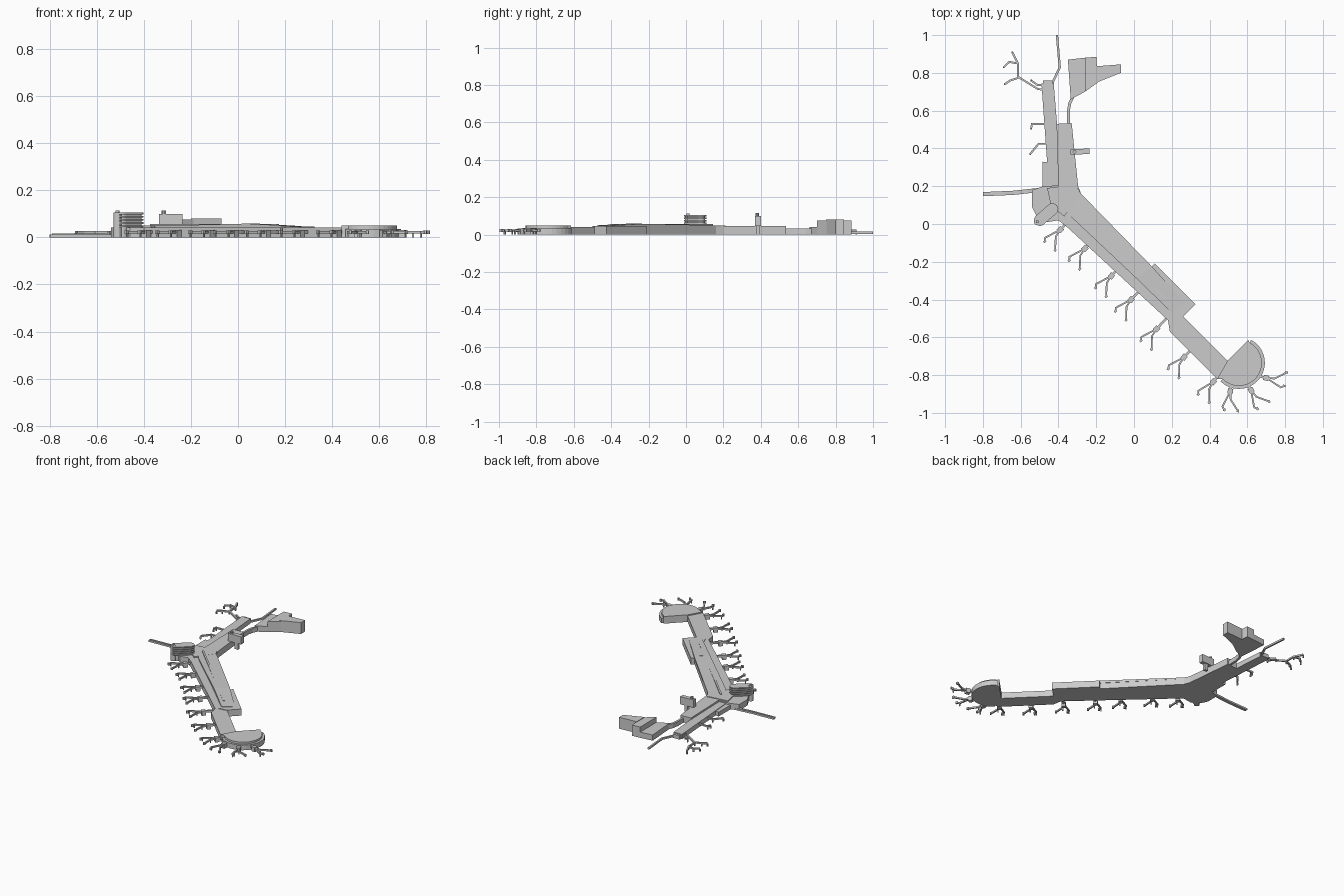
import bpy, bmesh, math
from mathutils import Vector

if "Cube" in bpy.data.objects:
    bpy.data.objects.remove(bpy.data.objects["Cube"])


def finish(name, bm):
    bmesh.ops.recalc_face_normals(bm, faces=bm.faces)
    me = bpy.data.meshes.new(name)
    bm.to_mesh(me)
    bm.free()
    ob = bpy.data.objects.new(name, me)
    bpy.context.collection.objects.link(ob)
    return ob


def add_prism(bm, pts, z0, z1):
    """Closed outline extruded upward; z1 may be one height or one per corner."""
    tops = z1 if isinstance(z1, (list, tuple)) else [z1] * len(pts)
    lo = [bm.verts.new((x, y, z0)) for x, y in pts]
    hi = [bm.verts.new((x, y, t)) for (x, y), t in zip(pts, tops)]
    bm.faces.new(lo[::-1])
    bm.faces.new(hi)
    n = len(pts)
    for i in range(n):
        j = (i + 1) % n
        bm.faces.new((lo[i], lo[j], hi[j], hi[i]))


def prism(name, pts, z0, z1):
    bm = bmesh.new()
    add_prism(bm, pts, z0, z1)
    return finish(name, bm)


def add_path(bm, pts, w, z0, z1):
    """Rectangular tube following a polyline, mitred at the bends."""
    p = [Vector(q) for q in pts]
    left, right = [], []
    for i, q in enumerate(p):
        a = (q - p[i - 1]).normalized() if i else (p[1] - q).normalized()
        b = (p[i + 1] - q).normalized() if i < len(p) - 1 else a
        t = (a + b).normalized()
        n = Vector((-t.y, t.x)) * (w / 2 / max(0.5, t.dot(a)))
        left.append(q + n)
        right.append(q - n)
    for i in range(len(p) - 1):
        add_prism(bm, [tuple(v) for v in (right[i], right[i + 1], left[i + 1], left[i])], z0, z1)


def path(name, pts, w, z0, z1):
    bm = bmesh.new()
    add_path(bm, pts, w, z0, z1)
    return finish(name, bm)


def rect(cx, cy, lx, ly, ang=0):
    c, s = math.cos(ang), math.sin(ang)
    return [(cx + c * u * lx / 2 - s * v * ly / 2, cy + s * u * lx / 2 + c * v * ly / 2)
            for u, v in ((-1, -1), (1, -1), (1, 1), (-1, 1))]


def arc(cx, cy, r, a0, a1, n):
    return [(cx + r * math.cos(math.radians(a0 + (a1 - a0) * i / n)),
             cy + r * math.sin(math.radians(a0 + (a1 - a0) * i / n))) for i in range(n + 1)]


def stadium(cx, cy, length, width, ang):
    r, h = width / 2, (length - width) / 2
    c, s = math.cos(math.radians(ang)), math.sin(math.radians(ang))
    return (arc(cx + c * h, cy + s * h, r, ang - 90, ang + 90, 10)
            + arc(cx - c * h, cy - s * h, r, ang + 90, ang + 270, 10))


# Long diagonal concourse, with the rounded junction at its upper end
prism("diagonal_concourse",
      [(-0.48, 0.20), (-0.54, 0.18), (-0.54, 0.09), (-0.515, 0.04), (-0.46, 0.01), (-0.40, 0.02),
       (-0.35, -0.02), (0.18, -0.51), (0.19, -0.57), (0.44, -0.82), (0.495, -0.725),
       (0.26, -0.49), (0.095, -0.23), (-0.28, 0.16), (-0.30, 0.21)], 0, 0.042)
prism("concourse_side_block", [(0.085, -0.235), (0.20, -0.50), (0.26, -0.49), (0.325, -0.425), (0.11, -0.21)], 0, 0.046)

# Raised roofs, rising to a low ridge
prism("upper_roof_north", [(-0.40, 0.12), (-0.33, 0.035), (0.015, -0.29), (0.095, -0.225), (-0.28, 0.16), (-0.32, 0.19)],
      0.04, [0.049, 0.05, 0.058, 0.058, 0.05, 0.049])
prism("upper_roof_south", [(0.015, -0.29), (0.205, -0.475), (0.27, -0.42), (0.095, -0.225)],
      0.04, [0.06, 0.05, 0.048, 0.058])
prism("junction_roof", [(-0.46, 0.19), (-0.44, 0.10), (-0.37, 0.04), (-0.28, 0.16), (-0.31, 0.21)], 0.04, 0.05)
path("roof_spine", [(-0.37, 0.14), (0.17, -0.40)], 0.012, 0.045, 0.056)

# Rounded end of the concourse, with a lower outer rim
end = (0.555, -0.735)
prism("end_hall", [(0.44, -0.82), (0.495, -0.725), (0.605, -0.615)]
      + arc(*end, 0.122, 62, -135, 18), 0, 0.05)
rim_outer = arc(*end, 0.138, 62, -135, 18)
rim_inner = arc(*end, 0.115, 62, -135, 18)
bm = bmesh.new()
for i in range(18):
    add_prism(bm, [rim_outer[i], rim_outer[i + 1], rim_inner[i + 1], rim_inner[i]], 0, 0.036)
finish("end_hall_rim", bm)

# North arm
prism("north_arm", [(-0.45, 0.19), (-0.38, 0.19), (-0.425, 0.745), (-0.49, 0.745)], 0, 0.034)
prism("north_arm_tip", rect(-0.457, 0.75, 0.05, 0.02), 0, 0.028)
prism("north_arm_hall", [(-0.40, 0.19), (-0.295, 0.19), (-0.33, 0.535), (-0.41, 0.53)], 0, 0.046)
prism("north_arm_annex", [(-0.485, 0.18), (-0.44, 0.18), (-0.45, 0.325), (-0.485, 0.33)], 0, 0.03)

# Raised block beside the north arm
prism("raised_block", [(-0.335, 0.368), (-0.235, 0.37), (-0.235, 0.40), (-0.335, 0.395)], 0.046, 0.10)
prism("raised_block_post", rect(-0.275, 0.383, 0.025, 0.02), 0, 0.046)
prism("raised_block_vent", arc(-0.315, 0.382, 0.01, 0, 324, 9), 0.10, 0.115)

# Separate northern building and its covered link
prism("north_building_low", [(-0.35, 0.87), (-0.335, 0.66), (-0.26, 0.70), (-0.26, 0.88)], 0, 0.04)
prism("north_building_middle", [(-0.26, 0.70), (-0.19, 0.75), (-0.20, 0.885), (-0.26, 0.88)], 0, 0.076)
prism("north_building_wing", [(-0.20, 0.748), (-0.07, 0.80), (-0.07, 0.845), (-0.20, 0.835)], 0, 0.08)
path("covered_link", [(-0.347, 0.53), (-0.347, 0.60), (-0.34, 0.64), (-0.32, 0.68)], 0.015, 0, 0.032)

# Layered oval tower with a round stair
for i in range(5):
    prism(f"tower_floor_{i + 1}", stadium(-0.465, 0.05, 0.15, 0.062, 41), 0.044 + i * 0.0135, 0.051 + i * 0.0135)
prism("tower_core", stadium(-0.46, 0.055, 0.12, 0.04, 41), 0, 0.10)
prism("tower_stair", arc(-0.512, 0.012, 0.018, 0, 337.5, 15), 0, 0.106)
prism("tower_cap", arc(-0.512, 0.012, 0.008, 0, 330, 11), 0.10, 0.114)

# Low ground walkways
path("west_walkway", [(-0.80, 0.158), (-0.64, 0.165), (-0.50, 0.18)], 0.022, 0, 0.012)
path("west_walkway_cover", [(-0.79, 0.159), (-0.64, 0.166), (-0.56, 0.174)], 0.01, 0.01, 0.016)
path("north_walkway", [(-0.408, 1.0), (-0.393, 0.83), (-0.435, 0.74)], 0.012, 0.004, 0.016)


# Boarding bridges: a stub from the wall, a pod and two bent fingers on legs
def gate(idx, x, y, ang):
    a = math.radians(ang)

    def loc(d, off):
        return (x + d * math.cos(a + math.radians(off)), y + d * math.sin(a + math.radians(off)))

    bm = bmesh.new()
    add_path(bm, [loc(0.075, 180), (x, y)], 0.013, 0.016, 0.03)
    add_prism(bm, rect(x, y, 0.028, 0.028, a), 0, 0.032)
    for pts in ([(x, y), loc(0.092, -19), loc(0.104, -10)], [(x, y), loc(0.045, 10), loc(0.112, 29)]):
        add_path(bm, pts, 0.009, 0.016, 0.027)
        ex, ey = pts[1]
        add_prism(bm, rect(ex, ey, 0.007, 0.007, a), 0, 0.018)
        add_prism(bm, rect(*pts[2], 0.014, 0.012, a), 0.014, 0.029)
    finish(f"boarding_bridge_{idx}", bm)


gates = [(-0.39, -0.03, 227), (-0.26, -0.13, 227), (-0.12, -0.275, 227), (-0.015, -0.40, 227),
         (0.12, -0.555, 227), (0.265, -0.705, 227), (0.42, -0.835, 230), (0.51, -0.885, 262),
         (0.62, -0.88, 299), (0.70, -0.815, 346)]
for i, g in enumerate(gates):
    gate(i + 1, *g)

# Boarding bridges of the north arm
arms = {
    "north_bridge_trunk": [(-0.48, 0.71), (-0.51, 0.715), (-0.615, 0.78), (-0.615, 0.85), (-0.645, 0.91)],
    "north_bridge_upper": [(-0.615, 0.85), (-0.66, 0.858), (-0.69, 0.83)],
    "north_bridge_lower": [(-0.61, 0.775), (-0.655, 0.76), (-0.685, 0.74)],
    "north_bridge_short": [(-0.48, 0.735), (-0.51, 0.735), (-0.545, 0.76)],
    "west_bridge_upper": [(-0.465, 0.53), (-0.54, 0.53), (-0.545, 0.505)],
    "west_bridge_lower": [(-0.455, 0.425), (-0.505, 0.425), (-0.55, 0.37)],
}
for name, pts in arms.items():
    bm = bmesh.new()
    add_path(bm, pts, 0.01, 0.016, 0.027)
    for q in pts[1:]:
        add_prism(bm, rect(*q, 0.008, 0.008), 0, 0.018)
    finish(name, bm)
